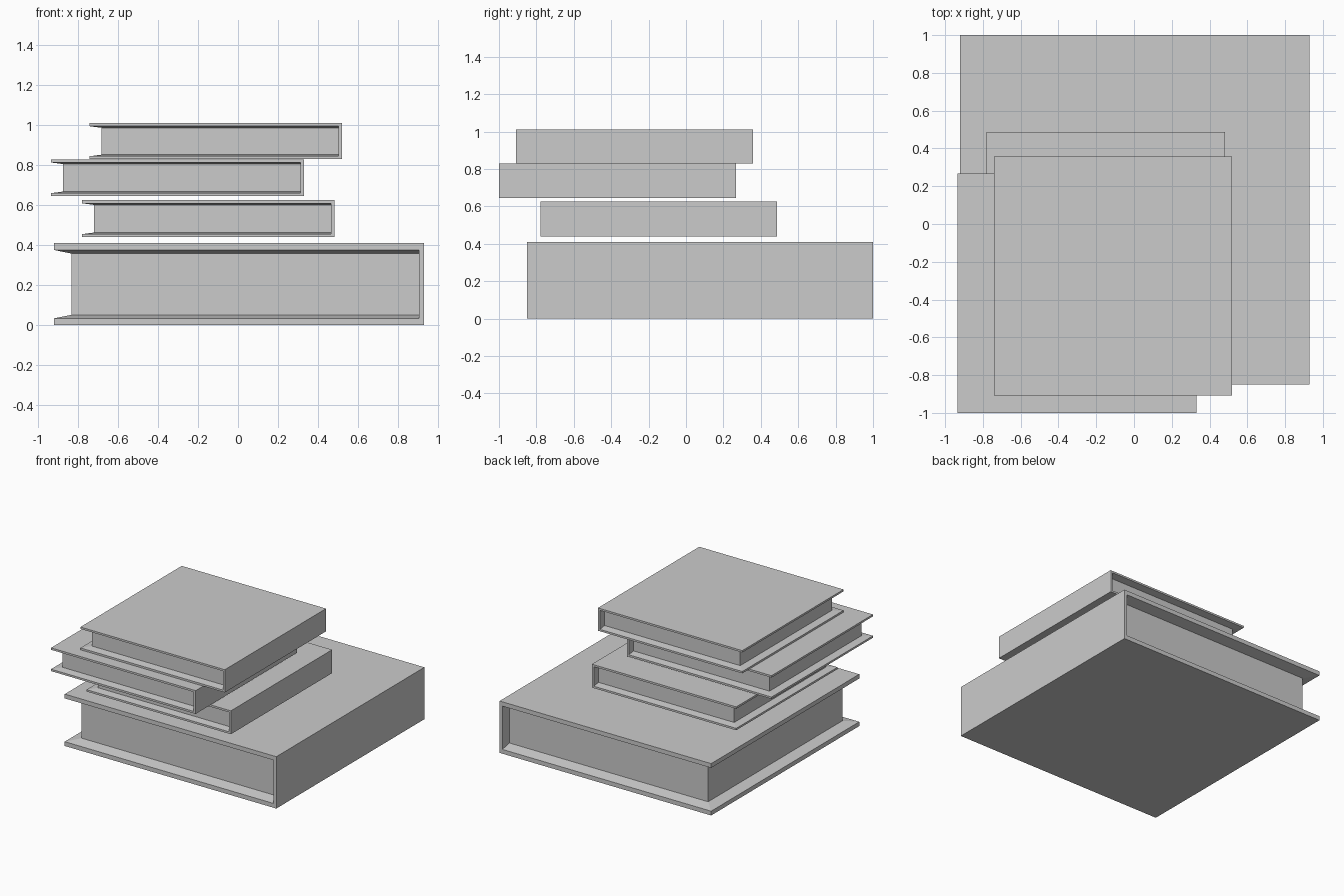
import bpy, bmesh

if "Cube" in bpy.data.objects:
    bpy.data.objects.remove(bpy.data.objects["Cube"])


def book(name, x0, x1, y0, y1, z0, z1):
    """Hardback book: spine on +x, pages recessed on the other three sides."""
    w, h = x1 - x0, z1 - z0
    board, slope = 0.083 * h, 0.043 * h        # cover thickness, inner taper
    spine, inset = 0.0135 * w, 0.047 * w       # spine thickness, page recess
    bm = bmesh.new()
    xs = x1 - spine

    def path(a, b, c, d, z):
        # U-shaped run: front spine end, front left, back left, back spine end
        return [bm.verts.new((x, y, z)) for x, y in ((a, c), (b, c), (b, d), (a, d))]

    # Rows of vertices from the top of the book to the bottom
    top = path(x1, x0, y0, y1, z1)
    rim_t = path(xs, x0, y0, y1, z1 - board)
    page_t = path(xs, x0 + inset, y0 + inset, y1 - inset, z1 - board - slope)
    page_b = path(xs, x0 + inset, y0 + inset, y1 - inset, z0 + board + slope)
    rim_b = path(xs, x0, y0, y1, z0 + board)
    bottom = path(x1, x0, y0, y1, z0)

    # Cover boards and spine
    face = bm.faces.new
    face(top)
    face(bottom)
    face((top[0], top[3], bottom[3], bottom[0]))
    for a, b in ((top, rim_t), (rim_b, bottom)):
        face((a[1], a[2], b[2], b[1]))
    # C-shaped front and back edges, with the inner spine wall
    for e, l in ((0, 1), (3, 2)):
        face((top[e], top[l], rim_t[l], rim_t[e]))
        face((bottom[e], bottom[l], rim_b[l], rim_b[e]))
        face((top[e], rim_t[e], rim_b[e], bottom[e]))
        face((rim_t[e], page_t[e], page_b[e], rim_b[e]))
    # Tapered inner boards and page block sides
    for a, b in ((rim_t, page_t), (page_t, page_b), (page_b, rim_b)):
        for i in range(3):
            face((a[i], a[i + 1], b[i + 1], b[i]))

    bmesh.ops.recalc_face_normals(bm, faces=bm.faces)
    mesh = bpy.data.meshes.new(name)
    bm.to_mesh(mesh)
    bm.free()
    obj = bpy.data.objects.new(name, mesh)
    bpy.context.collection.objects.link(obj)
    return obj


# Stack from bottom to top
book("large_book", -0.92, 0.93, -0.85, 1.0, 0.0, 0.41)
book("lower_small_book", -0.78, 0.482, -0.778, 0.487, 0.44, 0.625)
book("middle_small_book", -0.935, 0.33, -1.0, 0.267, 0.645, 0.829)
book("top_small_book", -0.742, 0.52, -0.908, 0.357, 0.83, 1.01)
